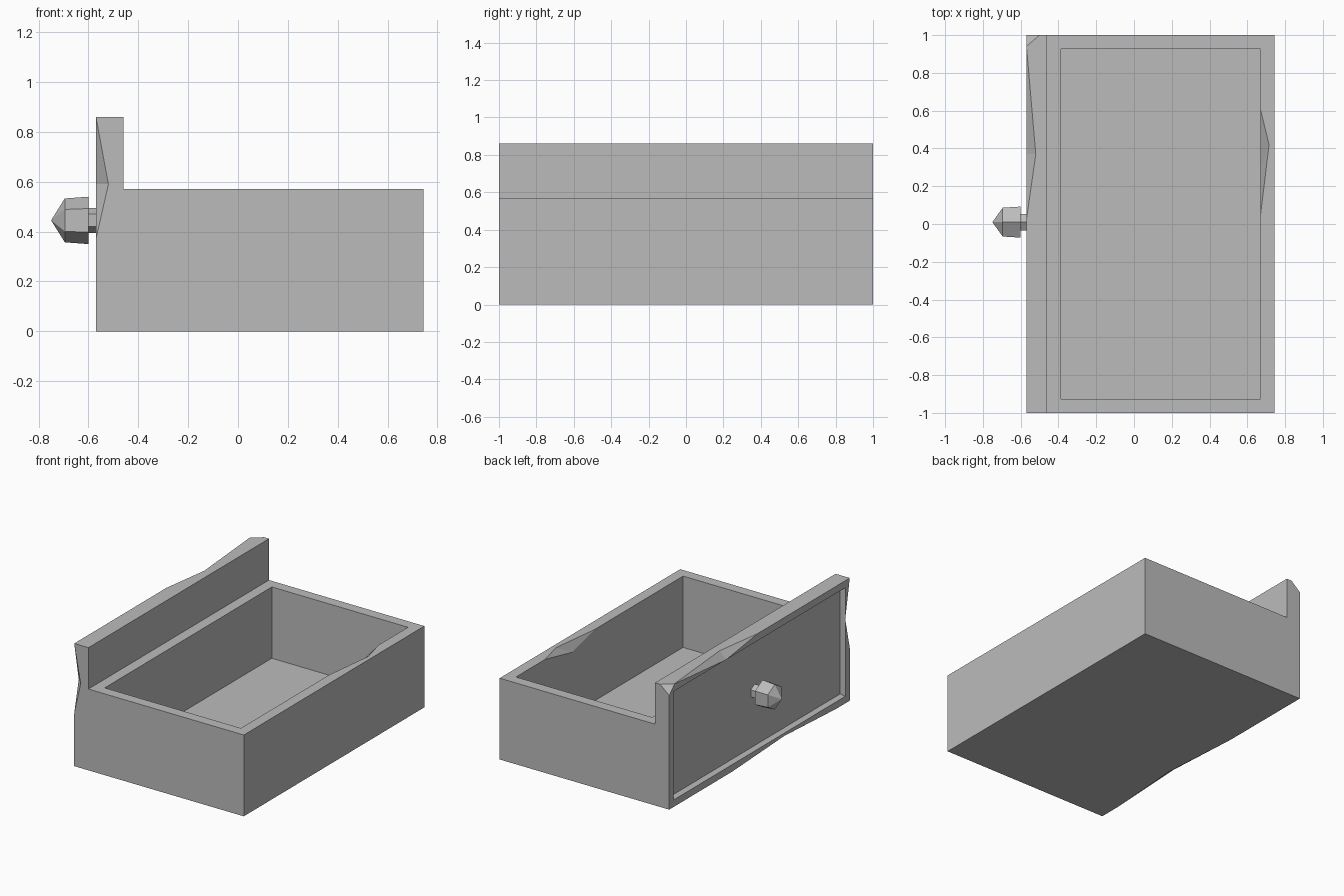
import bpy
import bmesh
import math
from mathutils import Matrix, Vector

cube = bpy.data.objects.get("Cube")
if cube:
    bpy.data.objects.remove(cube, do_unlink=True)

grey = bpy.data.materials.new("plain_grey")
grey.use_nodes = True
COLOUR = (0.5, 0.5, 0.5, 1)
grey.diffuse_color = COLOUR
grey.node_tree.nodes["Principled BSDF"].inputs["Base Color"].default_value = COLOUR


def finish(bm, name):
    bmesh.ops.recalc_face_normals(bm, faces=bm.faces)
    mesh = bpy.data.meshes.new(name)
    bm.to_mesh(mesh)
    bm.free()
    mesh.materials.append(grey)
    obj = bpy.data.objects.new(name, mesh)
    bpy.context.collection.objects.link(obj)
    return obj


def find_face(bm, normal, key):
    return max((f for f in bm.faces if f.normal.dot(Vector(normal)) > 0.9), key=key)


# Drawer body: L-shaped side profile pulled along y
LEFT, STEP, RIGHT = -0.57, -0.46, 0.745
TOP, RIM = 0.86, 0.57
profile = [(LEFT, 0), (RIGHT, 0), (RIGHT, RIM), (STEP, RIM), (STEP, TOP), (LEFT, TOP)]
bm = bmesh.new()
side = bm.faces.new([bm.verts.new((x, -1, z)) for x, z in profile])
ext = bmesh.ops.extrude_face_region(bm, geom=[side])
bmesh.ops.translate(bm, vec=(0, 2, 0),
                    verts=[g for g in ext["geom"] if isinstance(g, bmesh.types.BMVert)])
bmesh.ops.recalc_face_normals(bm, faces=bm.faces)

# Open tray
rim = find_face(bm, (0, 0, 1), lambda f: f.calc_area())
bmesh.ops.inset_region(bm, faces=[rim], thickness=0.105)
floor = bmesh.ops.extrude_discrete_faces(bm, faces=[rim])["faces"][0]
bmesh.ops.translate(bm, vec=(0, 0, -0.5), verts=floor.verts)

# Recessed panel with sloping border
bm.normal_update()
panel = find_face(bm, (-1, 0, 0), lambda f: -f.calc_center_median().x)
bmesh.ops.inset_region(bm, faces=[panel], thickness=0.07)
bmesh.ops.inset_region(bm, faces=[panel], thickness=0.02)
bmesh.ops.translate(bm, vec=(0.03, 0, 0), verts=panel.verts)
body = finish(bm, "drawer_body")

# Worn chips: each hull ends in a point outside the body
chips = [
    # top edge of the panel
    [(LEFT, 0.95, TOP), (LEFT, 0.02, TOP), (-0.52, 0.37, TOP), (LEFT, 0.37, 0.81), (-0.6, 0.4, 0.9)],
    # upright edge of the panel
    [(LEFT, -1, TOP), (LEFT, -1, 0.37), (-0.52, -1, 0.59), (LEFT, -0.95, 0.59), (-0.6, -1.03, 0.6)],
    # top corner of the panel
    [(LEFT, 0.94, TOP), (-0.5, 1, TOP), (LEFT, 1, 0.8), (-0.62, 1.05, 0.91)],
    # bottom edge of the panel
    [(LEFT, 0.3, 0), (LEFT, -0.85, 0), (-0.53, -0.28, 0), (LEFT, -0.28, 0.03), (-0.6, -0.28, -0.03)],
    # inner edge of the tray rim
    [(0.64, 0.73, RIM), (0.64, -0.2, RIM), (0.715, 0.42, RIM), (0.64, 0.22, 0.46), (0.55, 0.3, 0.65)],
]
for points in chips:
    bm = bmesh.new()
    verts = [bm.verts.new(p) for p in points]
    bmesh.ops.convex_hull(bm, input=verts)
    cutter = finish(bm, "chip_cutter")
    cutter.hide_render = True
    mod = body.modifiers.new("chip", "BOOLEAN")
    mod.operation = "DIFFERENCE"
    mod.solver = "EXACT"
    mod.object = cutter
    bpy.context.view_layer.objects.active = body
    bpy.ops.object.modifier_apply(modifier=mod.name)
    bpy.data.objects.remove(cutter, do_unlink=True)


# Faceted knob, pointing to -x
def knob_part(name, x_in, x_out, r_in, r_out):
    bm = bmesh.new()
    bmesh.ops.create_cone(bm, cap_ends=True, segments=6, radius1=r_in, radius2=r_out,
                          depth=x_in - x_out)
    turn = Matrix.Rotation(-math.pi / 2, 4, "Y")
    spin = Matrix.Rotation(math.pi / 2, 4, "Z")
    place = Matrix.Translation(((x_in + x_out) / 2, 0.01, 0.445))
    bmesh.ops.transform(bm, matrix=place @ turn @ spin, verts=bm.verts)
    bmesh.ops.remove_doubles(bm, verts=bm.verts, dist=0.0001)
    return finish(bm, name)


knob_part("knob_stem", -0.53, -0.61, 0.05, 0.05)
knob_part("knob_body", -0.6, -0.695, 0.095, 0.088)
knob_part("knob_tip", -0.695, -0.75, 0.088, 0)
